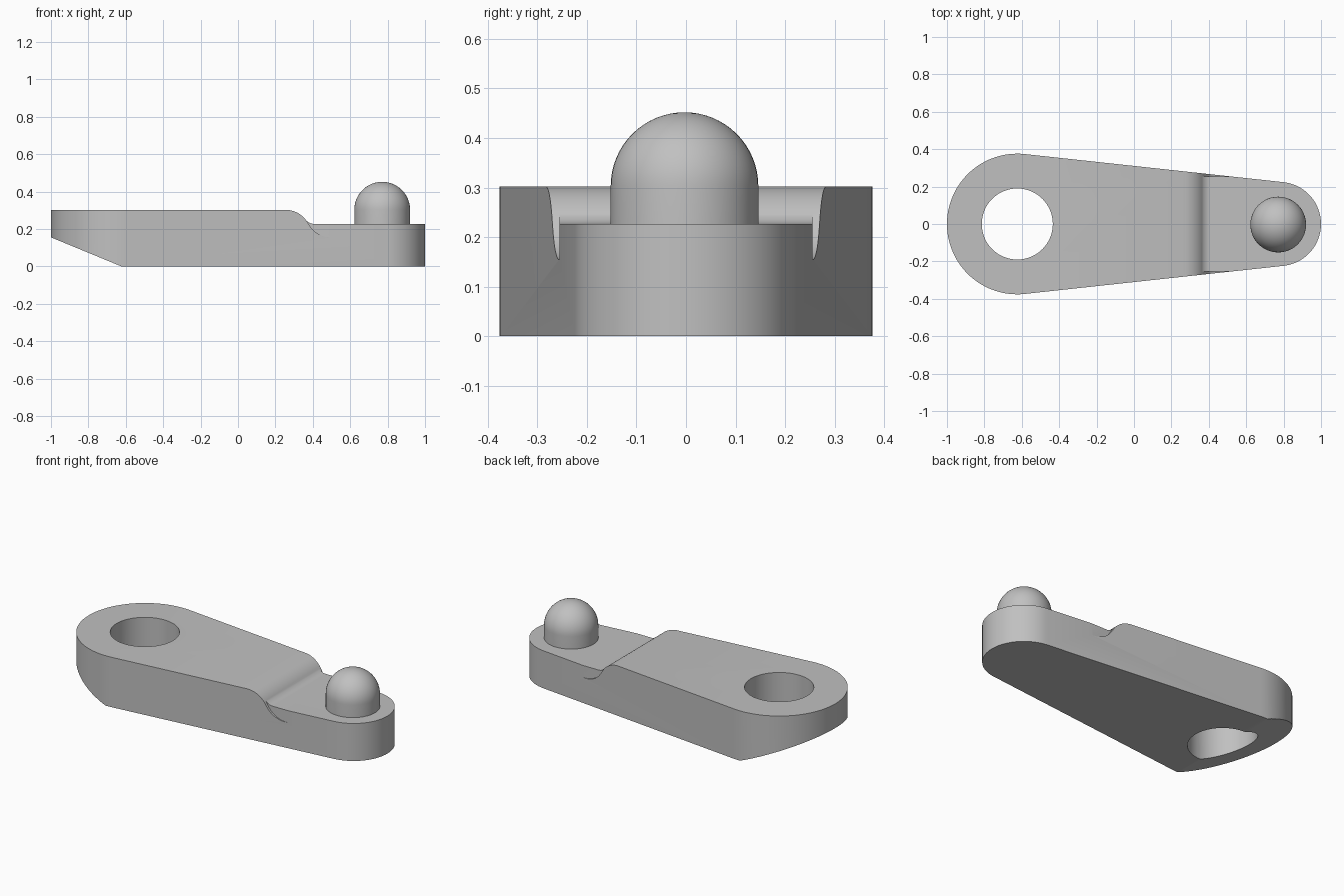
import bpy, bmesh, math
from mathutils import Vector

if "Cube" in bpy.data.objects:
    bpy.data.objects.remove(bpy.data.objects["Cube"])

H, STEP = 0.302, 0.227          # top of the arm, top of the lowered end
EYE_X, EYE_R, HOLE_R = -0.624, 0.376, 0.19
TIP_X, TIP_R = 0.775, 0.225

grey = bpy.data.materials.new("grey")
grey.diffuse_color = (0.53, 0.53, 0.53, 1)
grey.use_nodes = True
grey.node_tree.nodes["Principled BSDF"].inputs["Base Color"].default_value = grey.diffuse_color


def prism(name, points, direction):
    """Extrude a closed outline of 3D points along a direction."""
    bm = bmesh.new()
    face = bm.faces.new([bm.verts.new(p) for p in points])
    new = bmesh.ops.extrude_face_region(bm, geom=[face])["geom"]
    bmesh.ops.translate(bm, vec=Vector(direction),
                        verts=[v for v in new if isinstance(v, bmesh.types.BMVert)])
    bmesh.ops.recalc_face_normals(bm, faces=bm.faces[:])
    return finish(name, bm)


def finish(name, bm):
    mesh = bpy.data.meshes.new(name)
    bm.to_mesh(mesh)
    bm.free()
    mesh.materials.append(grey)
    ob = bpy.data.objects.new(name, mesh)
    bpy.context.collection.objects.link(ob)
    return ob


def activate(ob):
    bpy.ops.object.select_all(action="DESELECT")
    ob.select_set(True)
    bpy.context.view_layer.objects.active = ob


def cut(ob, cutter):
    mod = ob.modifiers.new("cut", "BOOLEAN")
    mod.operation, mod.solver, mod.object = "DIFFERENCE", "EXACT", cutter
    activate(ob)
    bpy.ops.object.modifier_apply(modifier=mod.name)
    bpy.data.objects.remove(cutter)


def arc(cx, cy, r, a0, a1, n):
    return [(cx + r * math.cos(a0 + (a1 - a0) * i / n),
             cy + r * math.sin(a0 + (a1 - a0) * i / n)) for i in range(n + 1)]


# Arm: two round ends joined by tangent sides
t = math.acos((EYE_R - TIP_R) / (TIP_X - EYE_X))
outline = arc(TIP_X, 0, TIP_R, -t, t, 40) + arc(EYE_X, 0, EYE_R, t, 2 * math.pi - t, 56)
arm = prism("arm", [(x, y, 0) for x, y in outline], (0, 0, H))

# Through hole in the large end
cut(arm, prism("hole_cutter",
               [(x, y, -0.1) for x, y in arc(EYE_X, 0, HOLE_R, 0, 2 * math.pi, 64)[:-1]],
               (0, 0, 0.6)))

# Sloped underside of the large end
slope = 0.155 / 0.376
cut(arm, prism("slope_cutter", [(EYE_X + 0.2, -0.5, -0.2 * slope),
                                (-1.2, -0.5, (1.2 + EYE_X) * slope),
                                (-1.2, -0.5, -0.3), (EYE_X + 0.2, -0.5, -0.3)], (0, 1, 0)))

# S-curve of the step: a convex arc followed by a concave one
R, turn, x0, x1, low = 0.135, math.radians(63), 0.255, 0.497, 0.155
up = math.pi / 2
convex = arc(x0, H - R, R, up, up - turn, 14)
concave = arc(x1, low + R, R, -up - turn, -up, 14)
upper = [p for p in convex if p[1] > 0.245]

# Lowered flat around the stud, blended softly into the step
px, pz = upper[-1]
blend = [(px + 0.045 * s, pz + (STEP - pz) * (1 - (1 - s) ** 2.2))
         for s in (0.15, 0.3, 0.45, 0.6, 0.8, 1)]
flat = [(x0 - 0.01, H + 0.005)] + upper[1:] + blend + [(1.2, STEP), (1.2, 0.5), (x0 - 0.01, 0.5)]
cut(arm, prism("flat_cutter", [(x, -0.5, z) for x, z in flat], (0, 1, 0)))

# Shallow side notches where the step curve runs on down both flanks
lower = [p for p in convex if p[1] <= 0.245] + concave[1:]
notch = [(px, pz)] + lower + [(0.53, low), (0.53, 0.34), (px, 0.34)]
for side in (-1, 1):
    cut(arm, prism("notch_cutter", [(x, side * 0.255, z) for x, z in notch],
                   (0, side * 0.2, 0)))

# Stud: short post with a domed top, turned around its axis
SR = 0.149
bm = bmesh.new()
profile = [(0, STEP - 0.03), (SR, STEP - 0.03)] + arc(0, 0.303, SR, 0, up, 16)
verts = [bm.verts.new((max(r, 0), 0, z)) for r, z in profile]
edges = [bm.edges.new(pair) for pair in zip(verts, verts[1:])]
bmesh.ops.spin(bm, geom=verts + edges, cent=(0, 0, 0), axis=(0, 0, 1),
               angle=2 * math.pi, steps=48)
bmesh.ops.remove_doubles(bm, verts=bm.verts[:], dist=1e-4)
bmesh.ops.recalc_face_normals(bm, faces=bm.faces[:])
stud = finish("stud", bm)
stud.location = (0.771, -0.003, 0)

for ob in (arm, stud):
    activate(ob)
    bpy.ops.object.shade_smooth_by_angle(angle=math.radians(25))
